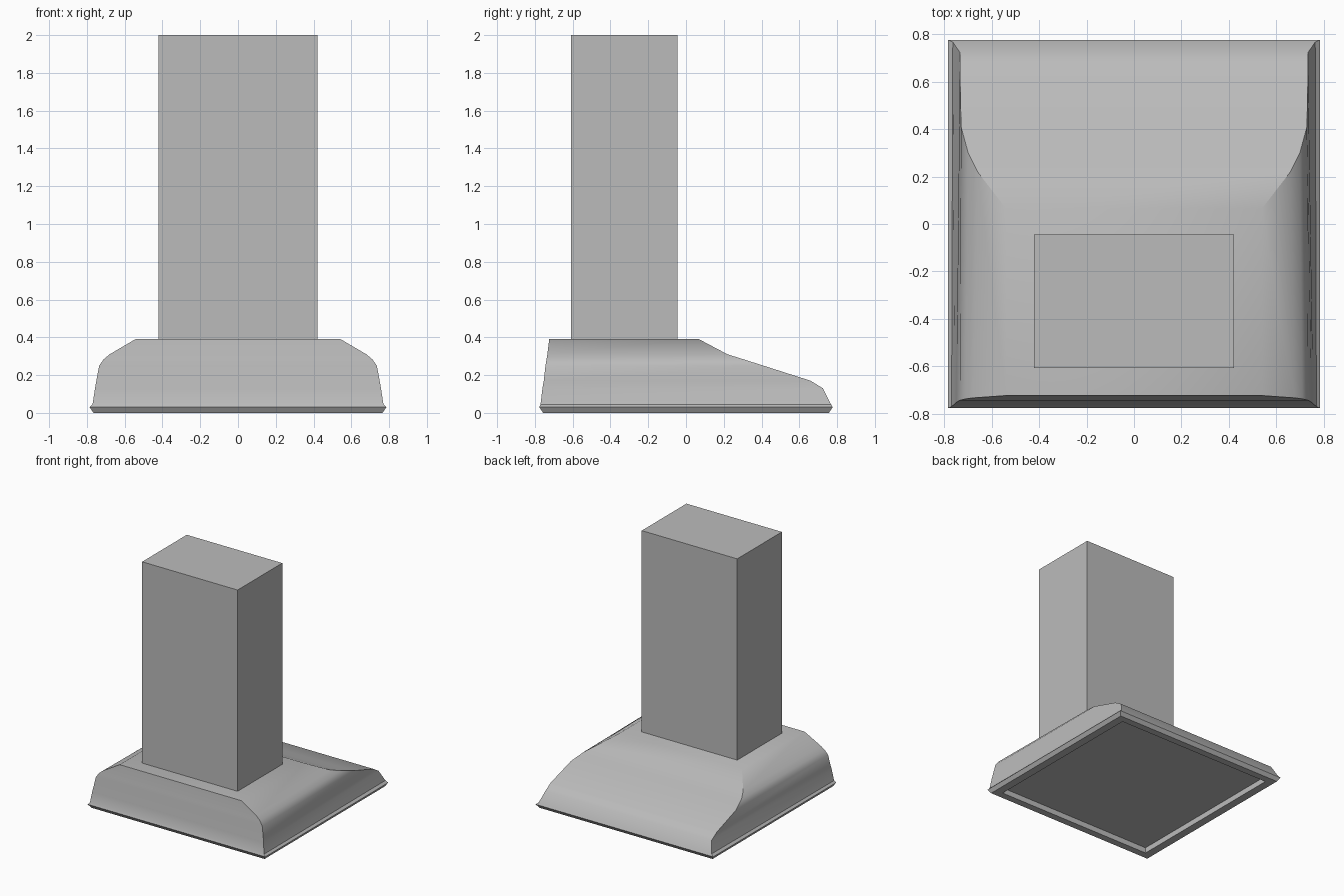
import bpy, bmesh, math

cube = bpy.data.objects.get("Cube")
if cube:
    bpy.data.objects.remove(cube, do_unlink=True)

steel = bpy.data.materials.new("brushed_steel_grey")
steel.use_nodes = True
GREY = (0.5, 0.5, 0.5, 1)
steel.diffuse_color = GREY
steel.node_tree.nodes["Principled BSDF"].inputs["Base Color"].default_value = GREY


def loft(name, rings, smooth=None):
    """Skin four-cornered rings: front half width, back half width, front y, back y, z."""
    bm = bmesh.new()
    loops = [[bm.verts.new(p) for p in
              ((-wf, yf, z), (wf, yf, z), (wb, yb, z), (-wb, yb, z))]
             for wf, wb, yf, yb, z in rings]
    for a, b in zip(loops, loops[1:]):
        for i in range(4):
            j = (i + 1) % 4
            bm.faces.new((a[i], a[j], b[j], b[i]))
    bm.faces.new(loops[0][::-1])
    bm.faces.new(loops[-1])
    bmesh.ops.recalc_face_normals(bm, faces=bm.faces)
    mesh = bpy.data.meshes.new(name)
    bm.to_mesh(mesh)
    bm.free()
    mesh.materials.append(steel)
    ob = bpy.data.objects.new(name, mesh)
    bpy.context.collection.objects.link(ob)
    if smooth:
        bpy.ops.object.select_all(action='DESELECT')
        ob.select_set(True)
        bpy.context.view_layer.objects.active = ob
        bpy.ops.object.shade_smooth_by_angle(angle=math.radians(smooth))
    return ob


# Canopy with recessed underside, flared lip and curved sides
loft("hood_canopy", [
    (0.70, 0.70, -0.70, 0.70, 0.045),
    (0.70, 0.70, -0.70, 0.70, 0.0),
    (0.765, 0.765, -0.757, 0.757, 0.0),
    (0.785, 0.785, -0.777, 0.777, 0.03),
    (0.77, 0.765, -0.77, 0.768, 0.045),
    (0.757, 0.735, -0.76, 0.725, 0.13),
    (0.75, 0.735, -0.753, 0.66, 0.17),
    (0.735, 0.73, -0.744, 0.41, 0.25),
    (0.71, 0.70, -0.738, 0.30, 0.285),
    (0.68, 0.66, -0.734, 0.22, 0.31),
    (0.54, 0.54, -0.724, 0.065, 0.392),
], smooth=35)

# Chimney duct cover
loft("chimney", [(0.422, 0.422, -0.608, -0.044, z) for z in (0.385, 2.0)])
